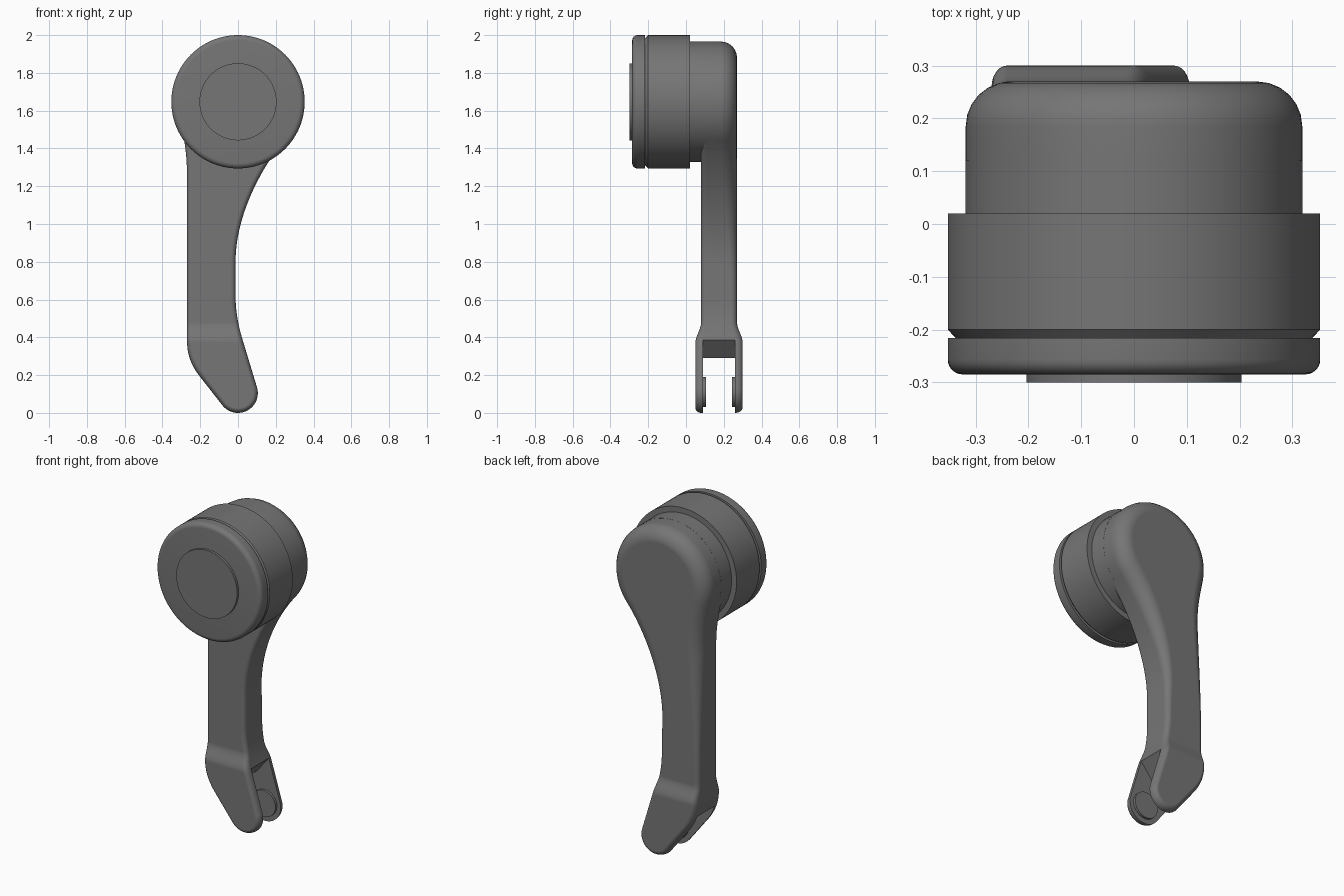
import bpy, bmesh
from math import sin, cos, pi, radians
from mathutils import Vector
from mathutils.geometry import interpolate_bezier

if "Cube" in bpy.data.objects:
    bpy.data.objects.remove(bpy.data.objects["Cube"])

HEAD_Z = 1.647
DARK = bpy.data.materials.new("dark_grey")
DARK.diffuse_color = (0.18, 0.18, 0.18, 1)
DARK.use_nodes = True
DARK.node_tree.nodes["Principled BSDF"].inputs["Base Color"].default_value = DARK.diffuse_color


def finish(bm, name, angle=30):
    bmesh.ops.remove_doubles(bm, verts=bm.verts, dist=1e-5)
    bmesh.ops.recalc_face_normals(bm, faces=bm.faces)
    mesh = bpy.data.meshes.new(name)
    bm.to_mesh(mesh)
    bm.free()
    mesh.materials.append(DARK)
    ob = bpy.data.objects.new(name, mesh)
    bpy.context.collection.objects.link(ob)
    smooth(ob, angle)
    return ob


def smooth(ob, angle=30):
    bpy.ops.object.select_all(action='DESELECT')
    ob.select_set(True)
    bpy.context.view_layer.objects.active = ob
    bpy.ops.object.shade_smooth_by_angle(angle=radians(angle))


def lathe(name, profile, x, z, steps=96):
    """Spin (radius, y) points around an axis parallel to y."""
    bm = bmesh.new()
    vs = [bm.verts.new((x + r, y, z)) for r, y in profile]
    es = [bm.edges.new(p) for p in zip(vs, vs[1:])]
    bmesh.ops.spin(bm, geom=vs + es, cent=(x, 0, z), axis=(0, 1, 0),
                   angle=2 * pi, steps=steps)
    return finish(bm, name)


def arc(cx, cz, r, a0, a1, n):
    return [(cx + r * cos(radians(a0 + (a1 - a0) * i / n)),
             cz + r * sin(radians(a0 + (a1 - a0) * i / n))) for i in range(n + 1)]


def bez(p0, h0, h1, p1, n=14):
    pts = interpolate_bezier(*[Vector((*p, 0)) for p in (p0, h0, h1, p1)], n)
    return [(p.x, p.y) for p in pts][1:-1]


def ramp(v, a, b):
    t = max(0, min(1, (v - a) / (b - a)))
    return t * t * (3 - 2 * t)


# Round head: face disc, rounded cap, drum and rear boss
lathe("face_disc", [(0, -0.30), (0.204, -0.30), (0.204, -0.28), (0, -0.28)], 0, HEAD_Z)
lathe("head_cap", [(0, -0.285)] + arc(0.325, -0.257, 0.028, -90, 0, 6)
      + [(0.353, -0.216), (0, -0.216)], 0, HEAD_Z)
lathe("head_drum", [(0, -0.216), (0.338, -0.216), (0.353, -0.2), (0.353, 0.02), (0, 0.02)],
      0, HEAD_Z)
lathe("rear_boss", [(0, 0.0), (0.3195, 0.0), (0.3195, 0.12), (0, 0.12)], 0, HEAD_Z)

# Arm outline in x, z: head arc, straight left side, bent toe, curved right side
head = arc(0, HEAD_Z, 0.319, -40, 192, 58)
toe = arc(0, 0.105, 0.105, 218, 377, 28)
outline = (head + bez(head[-1], (-0.285, 1.454), (-0.27, 1.38), (-0.27, 1.25))
           + [(-0.27, z) for z in (1.25, 1.1, 1.0, 0.9, 0.8, 0.7, 0.6, 0.5, 0.38)]
           + bez((-0.27, 0.38), (-0.27, 0.30), (-0.24, 0.24), (-0.2, 0.19))
           + [(-0.2, 0.19)] + toe + [(0.028, 0.375)]
           + bez((0.028, 0.375), (0.0, 0.465), (-0.013, 0.54), (-0.013, 0.62))
           + [(-0.013, 0.62), (-0.013, 0.7), (-0.013, 0.8)]
           + bez((-0.013, 0.8), (-0.013, 1.05), (0.128, 1.303), head[0], 24))
pts = [Vector(p) for p in outline]
count = len(pts)
inward = []
for i in range(count):
    a = (pts[i] - pts[i - 1]).normalized()
    b = (pts[(i + 1) % count] - pts[i]).normalized()
    t = (a + b).normalized()
    inward.append(Vector((-t.y, t.x)))

# Loft the arm with a small front fillet and a rear fillet growing towards the head
bm = bmesh.new()
rings = []
for back in (False, True):
    for k in range(7):
        ang = (6 - k if back else k) / 6 * pi / 2
        ring = []
        for p, n in zip(pts, inward):
            r = 0.03 + 0.055 * ramp(p.y, 0.6, 1.5) if back else 0.025
            q = p + n * r * (1 - sin(ang))
            d = r * (1 - cos(ang))
            # ang 90 lies on the outline, ang 0 on the flat face
            ring.append(bm.verts.new((q.x, 0.27 - d if back else 0.08 + d, q.y)))
        rings.append(ring)
for r0, r1 in zip(rings, rings[1:]):
    for i in range(count):
        j = (i + 1) % count
        bm.faces.new((r0[i], r0[j], r1[j], r1[i]))
bm.faces.new(rings[0])
bm.faces.new(rings[-1])

# Flare the lower end in thickness
for i in range(11):
    bmesh.ops.bisect_plane(bm, geom=bm.verts[:] + bm.edges[:] + bm.faces[:],
                           plane_co=(0, 0, 0.37 + 0.011 * i), plane_no=(0, 0, 1))
for v in bm.verts:
    v.co.y = 0.175 + (v.co.y - 0.175) * (1 + 0.32 * (1 - ramp(v.co.z, 0.37, 0.48)))
arm = finish(bm, "arm")

# Cut the fork slot, its end sloping up towards the right edge
bm = bmesh.new()
slot = [(-0.5, 0.29), (-0.5, -0.2), (0.3, -0.2), (0.3, 0.73), (-0.052, 0.29)]
face = bm.faces.new([bm.verts.new((x, 0.091, z)) for x, z in slot])
ext = bmesh.ops.extrude_face_region(bm, geom=[face])
bmesh.ops.translate(bm, vec=(0, 0.168, 0),
                    verts=[g for g in ext["geom"] if isinstance(g, bmesh.types.BMVert)])
bm.faces.new([v for v in face.verts]) if not face.is_valid else None
cutter = finish(bm, "slot_cutter")
cutter.hide_render = True
mod = arm.modifiers.new("slot", 'BOOLEAN')
mod.operation, mod.solver, mod.object = 'DIFFERENCE', 'EXACT', cutter
bpy.context.view_layer.objects.active = arm
bpy.ops.object.modifier_apply(modifier=mod.name)
bpy.data.objects.remove(cutter)
smooth(arm)
arm.modifiers.new("normals", 'WEIGHTED_NORMAL').keep_sharp = True

# Pivot discs inside the two prongs
for name, y0, y1 in (("front_pivot_disc", 0.08, 0.106), ("rear_pivot_disc", 0.244, 0.27)):
    lathe(name, [(0, y0), (0.08, y0), (0.08, y1), (0, y1)], 0, 0.11, 48)
